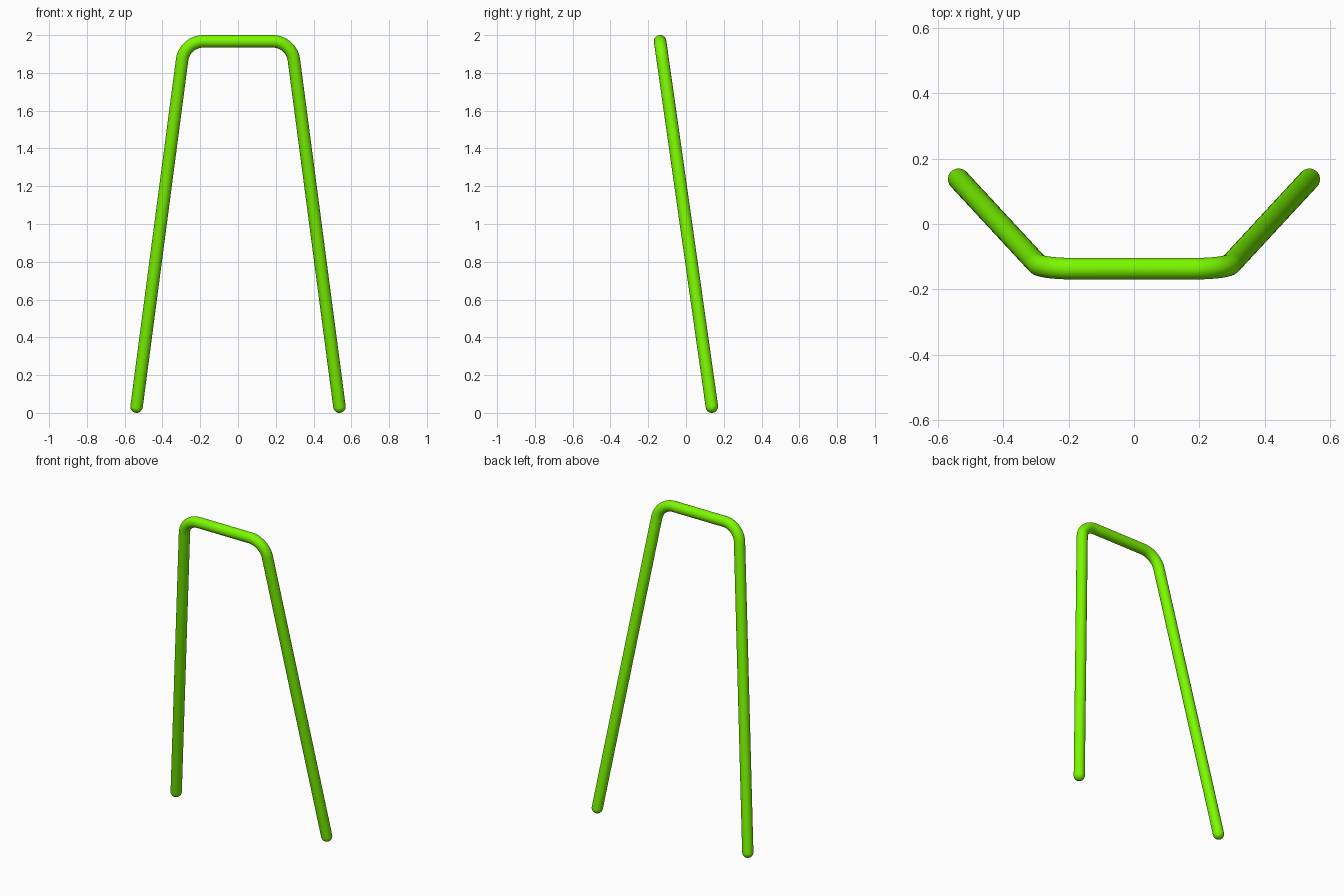
import bpy, bmesh
from math import sin, cos, pi
from mathutils import Vector

if "Cube" in bpy.data.objects:
    bpy.data.objects.remove(bpy.data.objects["Cube"])

R = 0.033            # tube radius
SIDES = 32
TOP = Vector((0.283, -0.137, 1.967))    # sharp corner before rounding
FOOT = Vector((0.537, 0.137, 0.033))    # centre of the round foot end
TRIM = 0.1           # tangent length of the bend

leg = (FOOT - TOP).normalized()
bar = Vector((-1, 0, 0))
plane_n = bar.cross(leg).normalized()

# Right half of the centre line: (point, tangent, radius), foot to bar
half = []
for i in range(9):                       # domed foot
    a = pi / 2 * i / 8
    half.append((FOOT + leg * R * cos(a), -leg, max(R * sin(a), 0.0005)))
half_turn = leg.angle(-bar) / 2
start, end = TOP + leg * TRIM, TOP + bar * TRIM
bend_r = TRIM * sin(half_turn) / cos(half_turn)
turn = pi - leg.angle(bar)
bend_r = TRIM / (sin(turn / 2) / cos(turn / 2))
inward = (bar - leg * bar.dot(leg)).normalized()
centre = start + inward * bend_r
for i in range(17):                      # rounded corner
    a = turn * i / 16
    p = centre - inward * bend_r * cos(a) - leg * bend_r * sin(a)
    t = -leg * cos(a) + inward * sin(a)
    half.append((p, t, R))

# Mirror to the left half
flip = lambda v, s=1: Vector((-v.x * s, v.y * s, v.z * s))
path = half + [(flip(p), flip(t, -1), r) for p, t, r in reversed(half)]

# Sweep a circle along the path
bm = bmesh.new()
rings = []
for p, t, r in path:
    side = plane_n.cross(t).normalized()
    rings.append([bm.verts.new(p + (side * cos(2 * pi * k / SIDES)
                  + plane_n * sin(2 * pi * k / SIDES)) * r) for k in range(SIDES)])
for a, b in zip(rings, rings[1:]):
    for k in range(SIDES):
        j = (k + 1) % SIDES
        bm.faces.new((a[k], a[j], b[j], b[k]))
bm.faces.new(rings[0])
bm.faces.new(rings[-1])
bmesh.ops.recalc_face_normals(bm, faces=bm.faces)
for f in bm.faces:
    f.smooth = True

mesh = bpy.data.meshes.new("bent_tube_frame")
bm.to_mesh(mesh)
bm.free()
mat = bpy.data.materials.new("lime_green")
mat.diffuse_color = (0.2, 0.95, 0.0, 1)
mat.use_nodes = True
mat.node_tree.nodes["Principled BSDF"].inputs["Base Color"].default_value = mat.diffuse_color
mesh.materials.append(mat)
obj = bpy.data.objects.new("bent_tube_frame", mesh)
bpy.context.collection.objects.link(obj)
